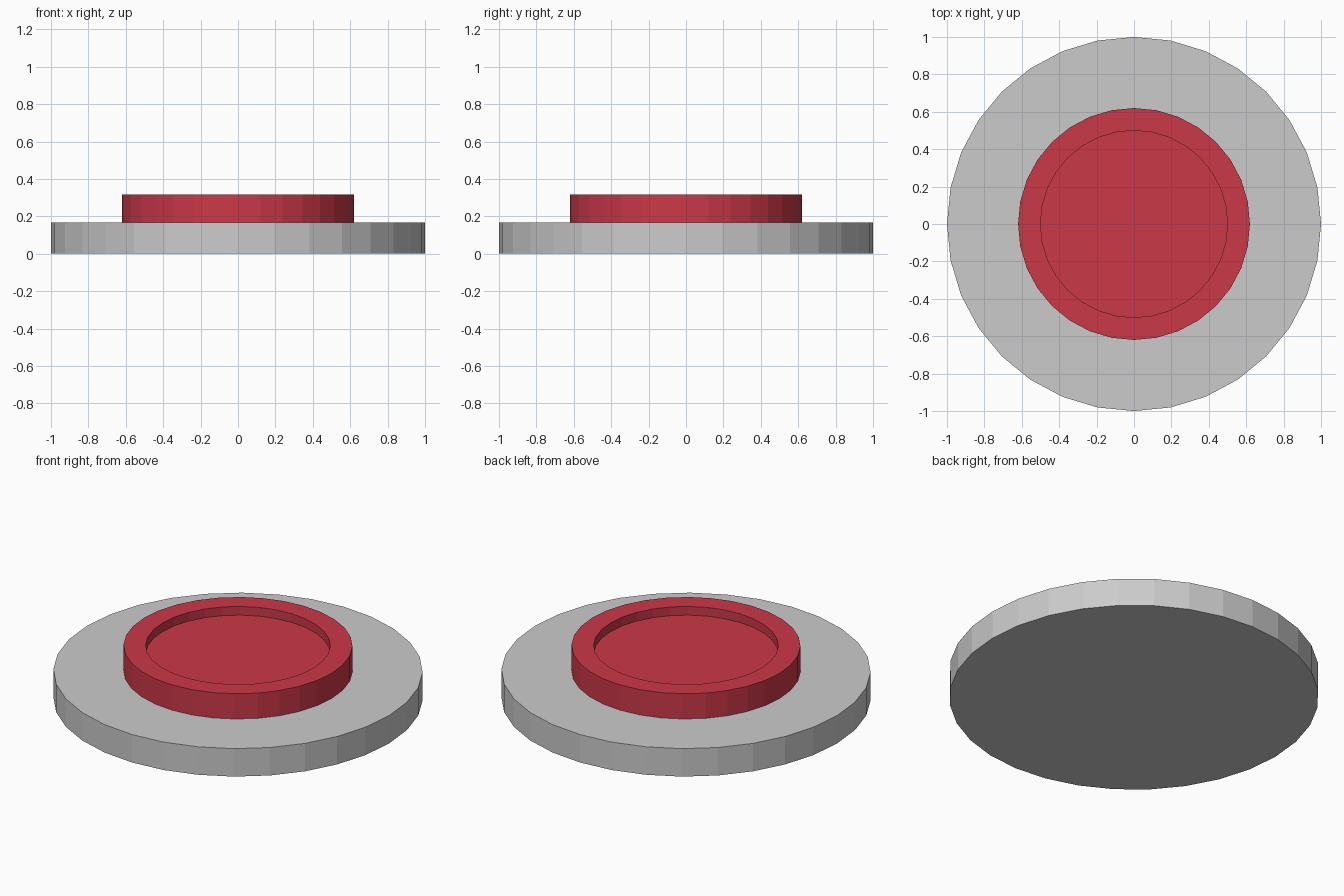
import bpy, bmesh
from math import sin, cos, tau

if "Cube" in bpy.data.objects:
    bpy.data.objects.remove(bpy.data.objects["Cube"])

SIDES = 32


def lathe(name, profile, color=None):
    """Revolve (radius, z) points into a closed, flat-faced solid."""
    bm = bmesh.new()
    rings = [[bm.verts.new((r * cos(tau * i / SIDES), r * sin(tau * i / SIDES), z))
              for i in range(SIDES)] for r, z in profile]
    for lower, upper in zip(rings, rings[1:]):
        for i in range(SIDES):
            j = (i + 1) % SIDES
            bm.faces.new((lower[i], lower[j], upper[j], upper[i]))
    bm.faces.new(rings[0][::-1])
    bm.faces.new(rings[-1])
    bmesh.ops.recalc_face_normals(bm, faces=bm.faces)
    mesh = bpy.data.meshes.new(name)
    bm.to_mesh(mesh)
    bm.free()
    obj = bpy.data.objects.new(name, mesh)
    bpy.context.collection.objects.link(obj)
    if color:
        mat = bpy.data.materials.new(name + "_red")
        mat.diffuse_color = color
        mat.use_nodes = True
        mat.node_tree.nodes["Principled BSDF"].inputs["Base Color"].default_value = mat.diffuse_color
        mesh.materials.append(mat)
    return obj


# Grey round base plate
lathe("base_plate", [(1.0, 0.0), (1.0, 0.167)])

# Red button with raised rim and recessed face
lathe("button", [(0.62, 0.167), (0.62, 0.318), (0.5, 0.318), (0.5, 0.266)],
      (0.6, 0.04, 0.065, 1.0))
